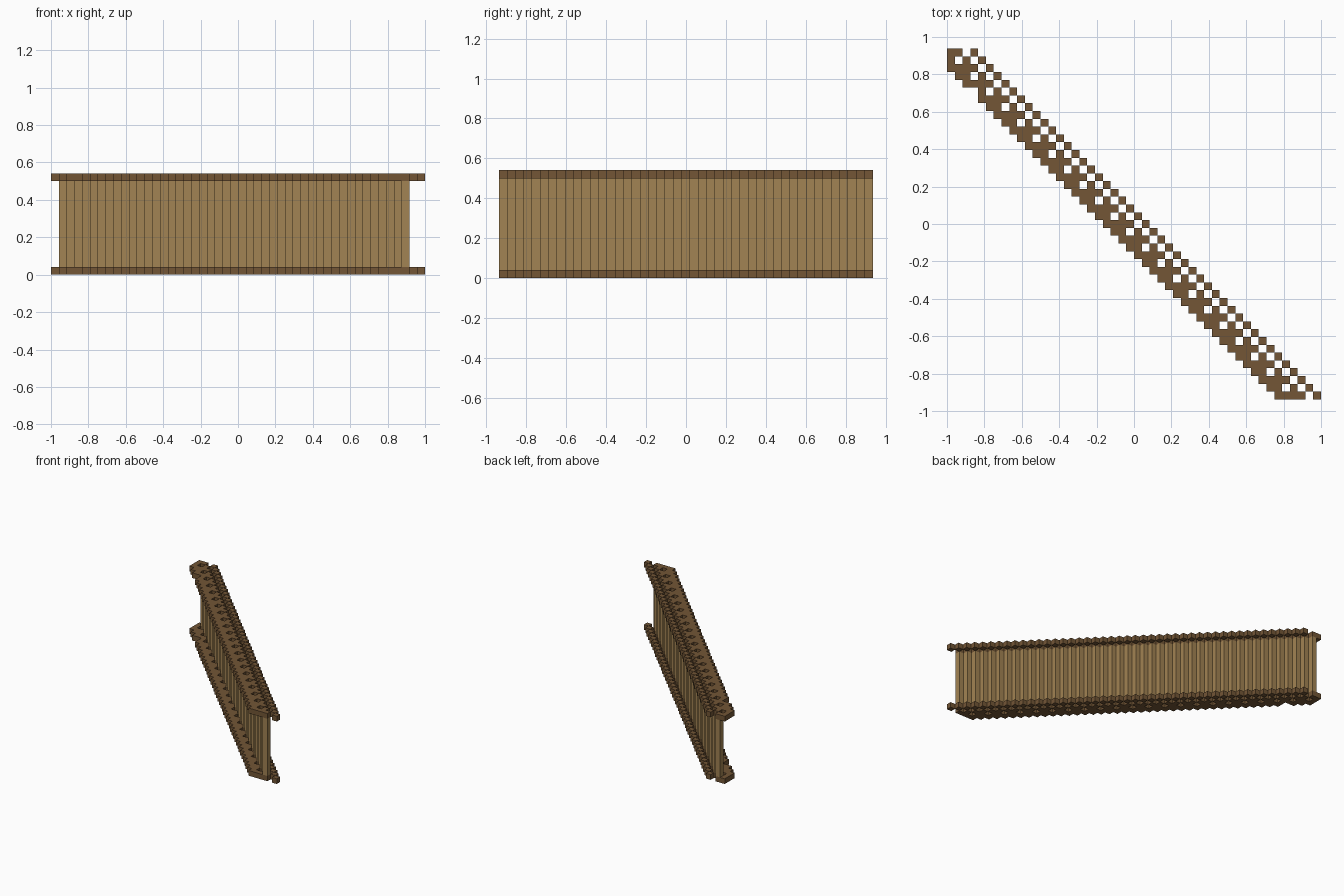
import bpy
import bmesh

if "Cube" in bpy.data.objects:
    bpy.data.objects.remove(bpy.data.objects["Cube"], do_unlink=True)

BLOCK = 1 / 24          # edge of one block
ROWS, COLS = 45, 48     # plan size in blocks
HEIGHT = 13


def material(name, srgb):
    linear = [((c / 255 + 0.055) / 1.055) ** 2.4 for c in srgb] + [1]
    mat = bpy.data.materials.new(name)
    mat.use_nodes = True
    mat.diffuse_color = linear
    bsdf = mat.node_tree.nodes["Principled BSDF"]
    bsdf.inputs["Base Color"].default_value = linear
    bsdf.inputs["Roughness"].default_value = 0.9
    return mat


def build(name, cells, low, high, mat, bottom_open=(), top_open=()):
    """Extrude plan cells (row, column) between two levels, skipping shared walls."""
    bm = bmesh.new()

    def quad(points):
        bm.faces.new([bm.verts.new(((x - COLS / 2) * BLOCK, (y - ROWS / 2) * BLOCK,
                                    z * BLOCK)) for x, y, z in points])

    for row, col in cells:
        y = ROWS - 1 - row
        corners = [(col, y), (col + 1, y), (col + 1, y + 1), (col, y + 1)]
        neighbours = [(row + 1, col), (row, col + 1), (row - 1, col), (row, col - 1)]
        for i, side in enumerate(neighbours):
            if side not in cells:
                a, b = corners[i], corners[(i + 1) % 4]
                quad([(*a, low), (*b, low), (*b, high), (*a, high)])
        if (row, col) not in top_open:
            quad([(*c, high) for c in corners])
        if (row, col) not in bottom_open:
            quad([(*c, low) for c in reversed(corners)])
    bmesh.ops.remove_doubles(bm, verts=bm.verts, dist=BLOCK / 100)
    mesh = bpy.data.meshes.new(name)
    bm.to_mesh(mesh)
    bm.free()
    mesh.materials.append(mat)
    bpy.context.collection.objects.link(bpy.data.objects.new(name, mesh))


dark_wood = material("dark_wood", (115, 86, 54))
light_wood = material("light_wood", (162, 131, 83))

# Diagonal web: one column per row
web = {(r, r + 1) for r in range(ROWS)}

# Flange plan: solid band with every other block open, plus a separate outer line
flange = set()
for r in range(ROWS):
    for offset in (-2, -1, 0, 1, 3):
        opening = offset == 0 and r % 2 == 1
        notch = offset == -2 and r == 5
        if r + offset >= 0 and not opening and not notch:
            flange.add((r, r + offset))

build("bottom_flange", flange, 0, 1, dark_wood, top_open=web)
build("web_wall", web, 1, HEIGHT - 1, light_wood, bottom_open=web, top_open=web)
build("top_flange", flange, HEIGHT - 1, HEIGHT, dark_wood, bottom_open=web)
